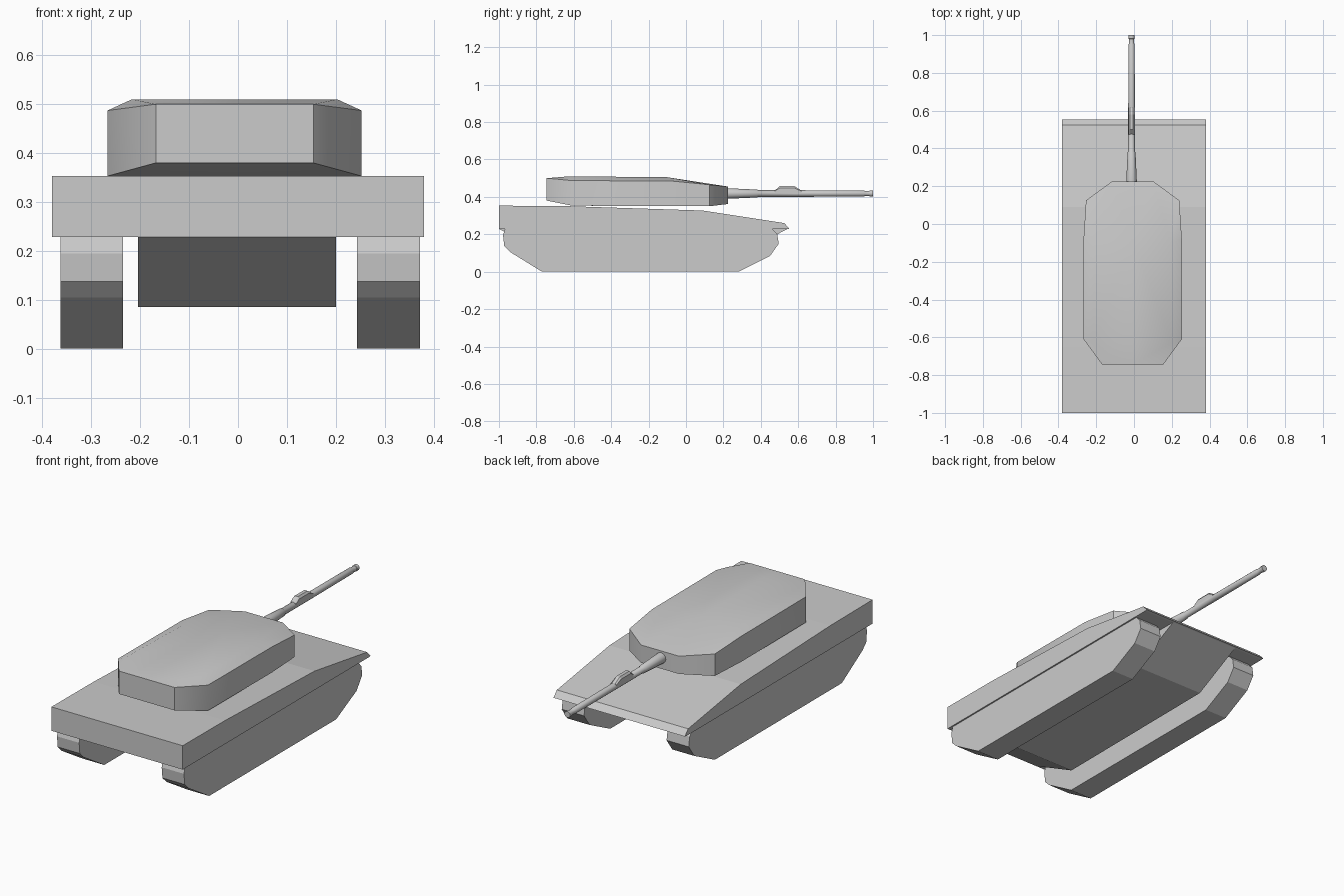
import bpy, bmesh, math

if "Cube" in bpy.data.objects:
    bpy.data.objects.remove(bpy.data.objects["Cube"])


def make_object(name, verts, faces, x=0.0, smooth=None):
    mesh = bpy.data.meshes.new(name)
    bm = bmesh.new()
    vs = [bm.verts.new(v) for v in verts]
    for f in faces:
        bm.faces.new([vs[i] for i in f])
    bmesh.ops.recalc_face_normals(bm, faces=bm.faces)
    bm.to_mesh(mesh)
    bm.free()
    ob = bpy.data.objects.new(name, mesh)
    ob.location.x = x
    bpy.context.collection.objects.link(ob)
    if smooth:
        bpy.ops.object.select_all(action='DESELECT')
        bpy.context.view_layer.objects.active = ob
        ob.select_set(True)
        bpy.ops.object.shade_smooth_by_angle(angle=math.radians(smooth))
    return ob


def loft(name, rings, x=0.0, smooth=None):
    """Skin equal-sized rings and cap both ends."""
    n = len(rings[0])
    verts = [p for r in rings for p in r]
    faces = [(k * n + i, k * n + (i + 1) % n, (k + 1) * n + (i + 1) % n, (k + 1) * n + i)
             for k in range(len(rings) - 1) for i in range(n)]
    faces += [tuple(range(n)), tuple(range(len(verts) - n, len(verts)))]
    return make_object(name, verts, faces, x, smooth)


def extrude_profile(name, profile, x0, x1):
    return loft(name, [[(x, y, z) for y, z in profile] for x in (x0, x1)])


# Upper hull with sloping nose
extrude_profile("upper_hull", [(-1, .228), (-1, .353), (-.65, .351), (.09, .327),
                               (.525, .26), (.553, .23), (.54, .228)], -.38, .38)

# Lower hull tub
extrude_profile("lower_hull", [(-1, .229), (.545, .229), (.27, .09), (-.73, .085)],
                -.204, .2)

# Tracks
track = [(-.968, .23), (-.978, .195), (-.972, .137), (-.94, .105), (-.77, 0),
         (.28, 0), (.45, .085), (.496, .15), (.488, .2), (.46, .23)]
for side, x0, x1 in (("left", -.363, -.235), ("right", .243, .372)):
    extrude_profile(side + "_track", track, x0, x1)

# Turret: half outline (x, y, bottom z, shoulder z), mirrored
outline = [(0, -.745, .38, .5), (.161, -.745, .38, .5), (.26, -.61, .353, .487),
           (.26, -.08, .351, .485), (.247, .125, .35, .465), (.11, .225, .362, .455),
           (0, .225, .362, .455)]
verts = [(x, y, b) for x, y, b, t in outline] + [(x, y, t) for x, y, b, t in outline]
verts += [(.21, -.625, .51), (.2, -.1, .505), (0, -.625, .51), (0, -.1, .505),
          (0, -.61, .353), (0, .125, .35)]
faces = [(i, i + 1, i + 8, i + 7) for i in range(6)]
faces += [(7, 8, 14, 16), (8, 9, 14), (9, 10, 15, 14), (10, 11, 15), (11, 12, 15),
          (12, 13, 17, 15), (14, 15, 17, 16)]
faces += [(0, 1, 2, 18), (2, 3, 4, 19, 18), (4, 5, 6, 19)]
turret = make_object("turret", verts, faces, -.007, 40)
turret.modifiers.new("mirror", 'MIRROR')

# Gun barrel: stepped rings along y
N = 12
steps = [(.2, .028), (.225, .028), (.38, .021), (.385, .0175), (.62, .0175),
         (.95, .0165), (.955, .014), (.98, .014), (.982, .0165), (1, .0165)]
loft("gun_barrel", [[(r * math.cos(2 * math.pi * i / N), y,
                      .418 + r * math.sin(2 * math.pi * i / N)) for i in range(N)]
                    for y, r in steps], -.013, 35)

# Raised bulge on top of the barrel
bulge = []
for y, h in ((.475, .001), (.5, .024), (.58, .024), (.617, .001)):
    z = .43 + h
    bulge.append([(-.017, y, .418), (.017, y, .418), (.017, y, z - h * .3),
                  (.009, y, z + .003), (-.009, y, z + .003), (-.017, y, z - h * .3)])
loft("barrel_bulge", bulge, -.013)
